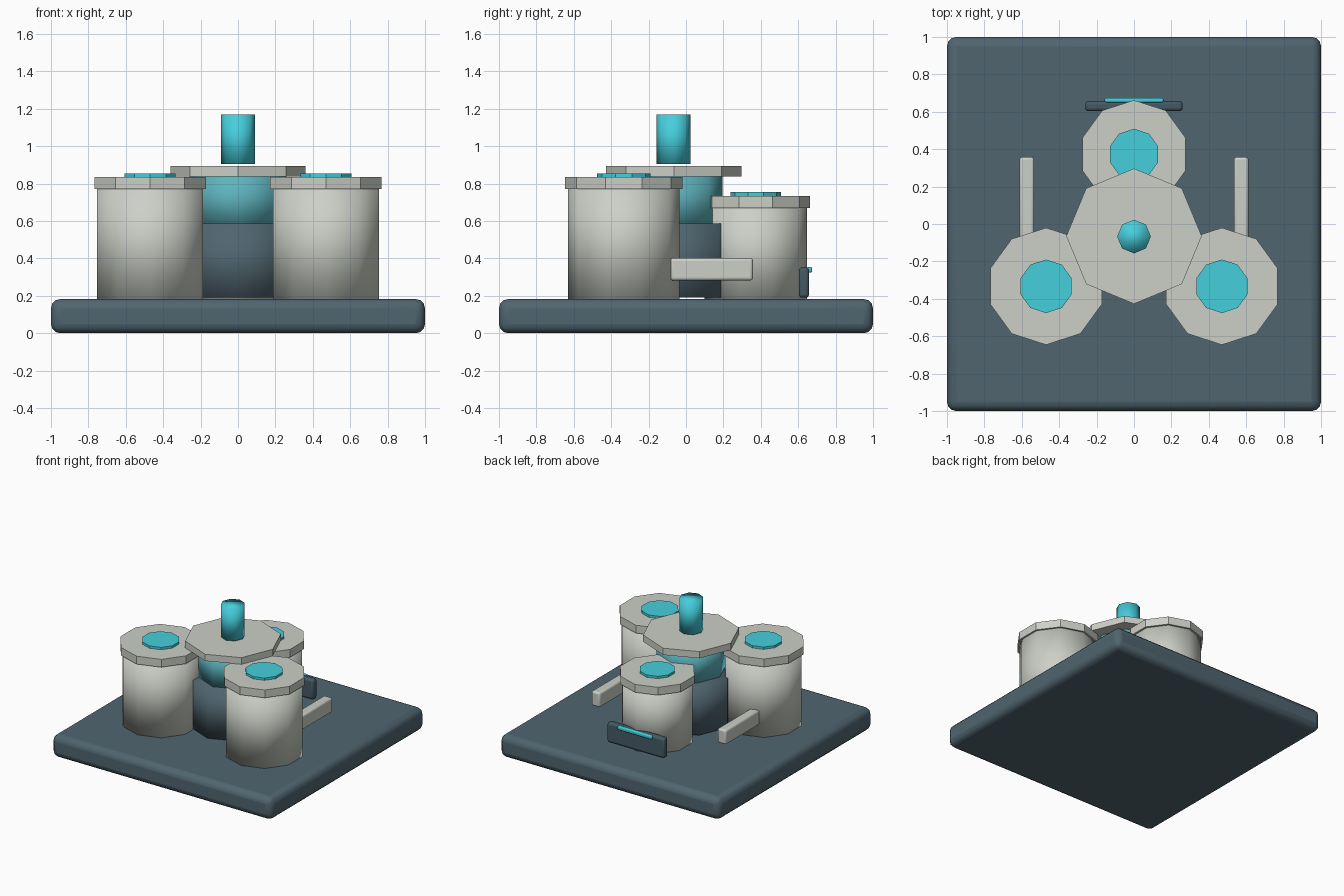
import bpy
from math import pi

if "Cube" in bpy.data.objects:
    bpy.data.objects.remove(bpy.data.objects["Cube"])


def material(name, rgb):
    m = bpy.data.materials.new(name)
    m.diffuse_color = (*rgb, 1)
    m.use_nodes = True
    m.node_tree.nodes["Principled BSDF"].inputs["Base Color"].default_value = m.diffuse_color
    return m


SLATE = material("slate", (0.08, 0.13, 0.16))
PANEL = material("dark_slate", (0.06, 0.10, 0.13))
PALE = material("pale_grey", (0.60, 0.63, 0.57))
CYAN = material("cyan", (0.06, 0.62, 0.72))
TEAL = material("teal", (0.11, 0.45, 0.51))


def finish(name, mat):
    o = bpy.context.object
    o.name = name
    o.data.materials.append(mat)
    return o


def prism(name, mat, x, y, z0, z1, r, sides, smooth=False):
    bpy.ops.mesh.primitive_cylinder_add(vertices=sides, radius=r, depth=z1 - z0,
                                        location=(x, y, (z0 + z1) / 2))
    o = finish(name, mat)
    if smooth:
        bpy.ops.object.shade_smooth()
    return o


def box(name, mat, xs, ys, zs, bevel, segments=3):
    lo_hi = (xs, ys, zs)
    bpy.ops.mesh.primitive_cube_add(size=1, location=[(a + b) / 2 for a, b in lo_hi])
    o = finish(name, mat)
    o.scale = [b - a for a, b in lo_hi]
    bpy.ops.object.transform_apply(location=False, rotation=False, scale=True)
    mod = o.modifiers.new("rounded_edges", "BEVEL")
    mod.width = bevel
    mod.segments = segments
    bpy.ops.object.shade_smooth_by_angle(angle=pi / 6)
    return o


def tank(name, x, y, top, r_body, r_lid, r_disc):
    # Body, overhanging lid and glowing disc
    prism(name + "_body", PALE, x, y, 0.175, top - 0.04, r_body, 10, True)
    prism(name + "_lid", PALE, x, y, top - 0.065, top, r_lid, 10)
    prism(name + "_disc", CYAN, x, y, top - 0.005, top + 0.019, r_disc, 10)


# Base slab
box("base", SLATE, (-1, 1), (-1, 1), (0, 0.183), 0.05)

# Central core
prism("core_lower", SLATE, 0, -0.065, 0.19, 0.587, 0.33, 8, True)
prism("core_upper", TEAL, 0, -0.065, 0.58, 0.85, 0.26, 8, True)
prism("core_lid", PALE, 0, -0.065, 0.838, 0.893, 0.362, 8)
prism("core_beacon", CYAN, 0, -0.067, 0.905, 1.17, 0.09, 8, True)

# Three tanks around the core
for side, sx in (("left", -1), ("right", 1)):
    tank("tank_" + side, sx * 0.47, -0.333, 0.835, 0.298, 0.313, 0.143)
    # Side duct running back from each front tank
    x = sx * 0.573
    box("duct_" + side, PALE, (x - 0.039, x + 0.039), (-0.085, 0.358), (0.282, 0.402), 0.015)
tank("tank_back", 0, 0.373, 0.735, 0.273, 0.289, 0.136)

# Rear control panel and light strip
box("rear_panel", PANEL, (-0.26, 0.26), (0.603, 0.658), (0.19, 0.353), 0.018)
box("rear_light", CYAN, (-0.157, 0.157), (0.65, 0.674), (0.325, 0.355), 0.008)
